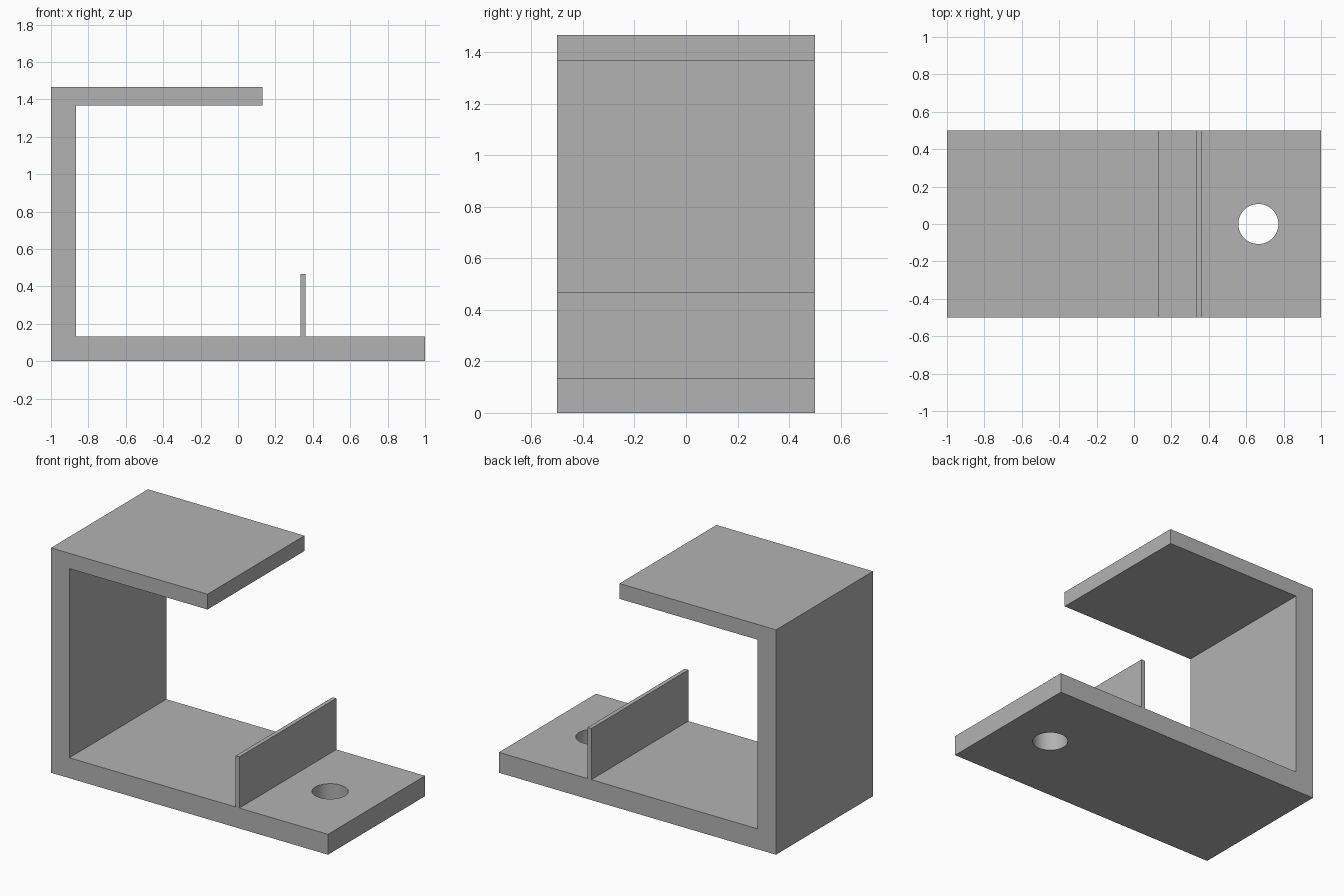
import bpy
import bmesh

cube = bpy.data.objects.get("Cube")
if cube:
    bpy.data.objects.remove(cube, do_unlink=True)

DEPTH = 1.0
BASE_TOP = 0.133
HEIGHT = 1.467

grey = bpy.data.materials.new("plain_grey")
grey.use_nodes = True
grey.diffuse_color = (0.45, 0.45, 0.45, 1)
grey.node_tree.nodes["Principled BSDF"].inputs["Base Color"].default_value = (0.45, 0.45, 0.45, 1)


def link_object(name, bm):
    bmesh.ops.recalc_face_normals(bm, faces=bm.faces)
    mesh = bpy.data.meshes.new(name)
    bm.to_mesh(mesh)
    bm.free()
    mesh.materials.append(grey)
    obj = bpy.data.objects.new(name, mesh)
    bpy.context.collection.objects.link(obj)
    return obj


def extrude_profile(name, points):
    """Sweep an x-z outline through the full depth."""
    bm = bmesh.new()
    face = bm.faces.new([bm.verts.new((x, -DEPTH / 2, z)) for x, z in points])
    side = bmesh.ops.extrude_face_region(bm, geom=[face])["geom"]
    verts = [g for g in side if isinstance(g, bmesh.types.BMVert)]
    bmesh.ops.translate(bm, verts=verts, vec=(0, DEPTH, 0))
    return link_object(name, bm)


# C-shaped frame: base, upright wall and top shelf
frame = extrude_profile("bracket_frame", [
    (-1, 0), (1, 0), (1, BASE_TOP), (-0.867, BASE_TOP),
    (-0.867, 1.367), (0.13, 1.367), (0.13, HEIGHT), (-1, HEIGHT)])

# Thin upright rib on the base
extrude_profile("divider_rib", [
    (0.333, BASE_TOP), (0.36, BASE_TOP), (0.36, 0.467), (0.333, 0.467)])

# Round screw hole through the base
bm = bmesh.new()
bmesh.ops.create_cone(bm, cap_ends=True, segments=64, radius1=0.107, radius2=0.107, depth=0.5)
bmesh.ops.translate(bm, verts=bm.verts, vec=(0.665, 0, BASE_TOP / 2))
cutter = link_object("hole_cutter", bm)
cutter.hide_render = True
cutter.hide_set(True)

hole = frame.modifiers.new("screw_hole", "BOOLEAN")
hole.operation = "DIFFERENCE"
hole.solver = "EXACT"
hole.object = cutter

# Smooth the hole wall, keep the box edges crisp
bpy.ops.object.select_all(action="DESELECT")
frame.select_set(True)
bpy.context.view_layer.objects.active = frame
bpy.ops.object.modifier_apply(modifier=hole.name)
bpy.data.objects.remove(cutter, do_unlink=True)
bpy.ops.object.shade_smooth_by_angle()
